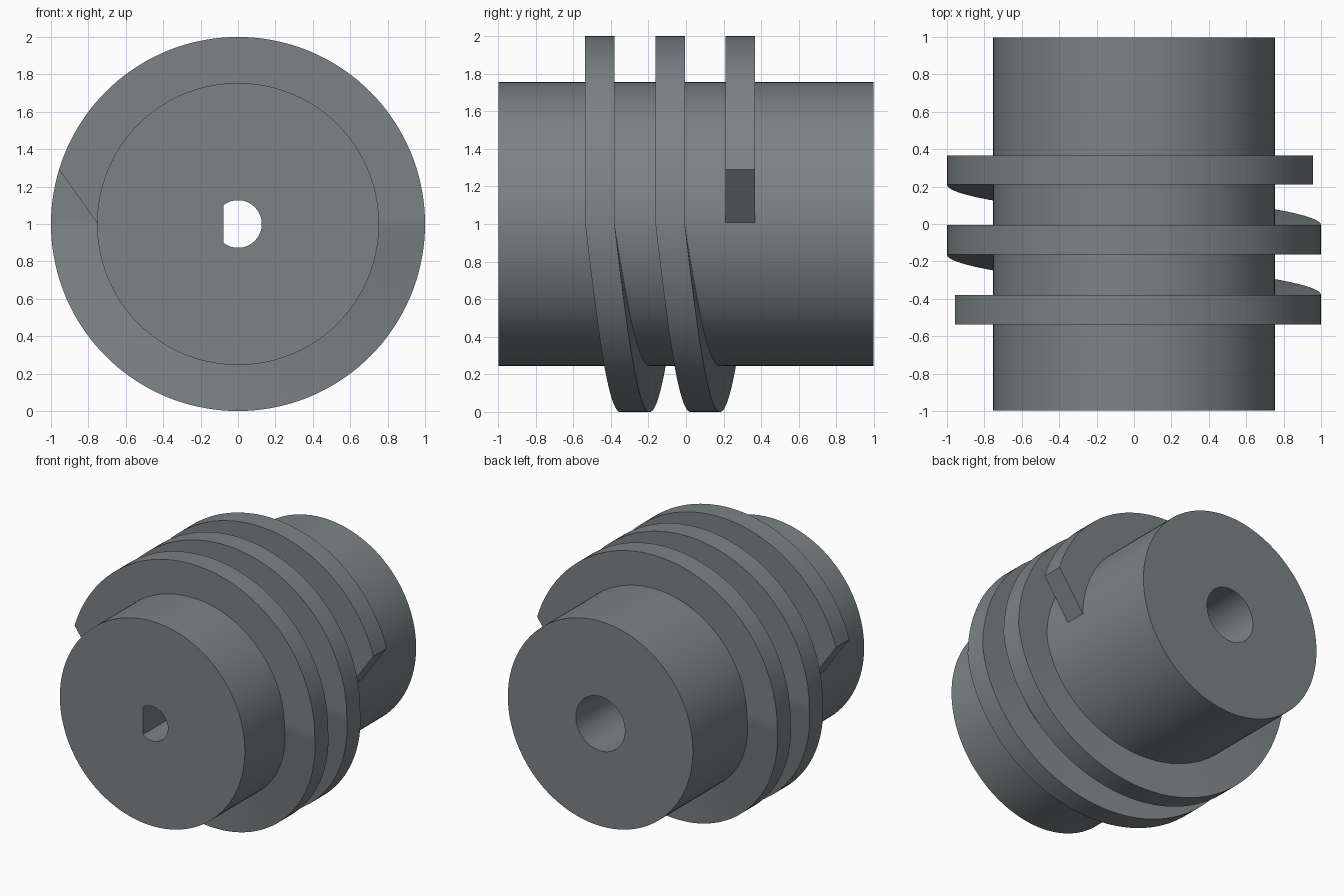
import bpy, bmesh, math

if "Cube" in bpy.data.objects:
    bpy.data.objects.remove(bpy.data.objects["Cube"])

steel = bpy.data.materials.new("grey_metal")
steel.diffuse_color = (0.2, 0.228, 0.235, 1)
steel.use_nodes = True
steel.node_tree.nodes["Principled BSDF"].inputs["Base Color"].default_value = steel.diffuse_color

STEP = 2.5                       # degrees per segment
CORE_R, RIM_R = 0.754, 1.0
HALF_LEN = 0.997


def point(r, deg, y):
    a = math.radians(deg)
    return (r * math.cos(a), y, 1 + r * math.sin(a))


def finish(bm, name):
    bmesh.ops.recalc_face_normals(bm, faces=bm.faces)
    mesh = bpy.data.meshes.new(name)
    bm.to_mesh(mesh)
    bm.free()
    mesh.materials.append(steel)
    obj = bpy.data.objects.new(name, mesh)
    bpy.context.collection.objects.link(obj)
    bpy.ops.object.select_all(action='DESELECT')
    obj.select_set(True)
    bpy.context.view_layer.objects.active = obj
    bpy.ops.object.shade_smooth_by_angle(angle=math.radians(25))


def bridge(bm, a, b):
    for i in range(len(a)):
        j = (i + 1) % len(a)
        bm.faces.new((a[i], a[j], b[j], b[i]))


# Core: cylinder with a D-shaped shaft bore in front and a round bore behind
def d_radius(deg, r=0.127, flat_angle=127.5):
    c = math.cos(math.radians(deg))
    flat = r * math.cos(math.radians(flat_angle))
    return min(r, flat / c) if c < -1e-6 else r


bm = bmesh.new()
angles = [i * STEP for i in range(int(360 / STEP))]
outline = [(d_radius, -HALF_LEN), (lambda d: CORE_R, -HALF_LEN),
           (lambda d: CORE_R, HALF_LEN), (lambda d: 0.2, HALF_LEN),
           (lambda d: 0.2, 0.0), (d_radius, 0.0)]
loops = [[bm.verts.new(point(f(d), d, y)) for d in angles] for f, y in outline]
for k in range(len(loops)):
    bridge(bm, loops[k], loops[(k + 1) % len(loops)])
finish(bm, "core")

# Thread: level over each upper half turn, advancing along each lower half turn
Y0, WIDTH, PITCH = -0.536, 0.156, 0.3735
CUT = 16.9                       # slant of the two thread ends
SWEEP = 900                      # two and a half turns


def thread_y(t):
    turn, rest = divmod(t, 360)
    return Y0 + PITCH * (turn + max(0, rest - 180) / 180)


stations = [(0, CUT)]
t = 17.5
while t <= SWEEP - 17.5:
    stations.append((t, t))
    t += STEP
stations.append((SWEEP, SWEEP - CUT))

bm = bmesh.new()
rings = []
for inner, outer in stations:
    y = thread_y(outer) if inner < SWEEP else Y0 + 2 * PITCH
    rings.append([bm.verts.new(point(r, 180 - a, y + w)) for r, a, w in
                  ((CORE_R - 0.005, inner, 0), (RIM_R, outer, 0),
                   (RIM_R, outer, WIDTH), (CORE_R - 0.005, inner, WIDTH))])
for a, b in zip(rings, rings[1:]):
    bridge(bm, a, b)
bm.faces.new(rings[0])
bm.faces.new(rings[-1])
finish(bm, "thread")
